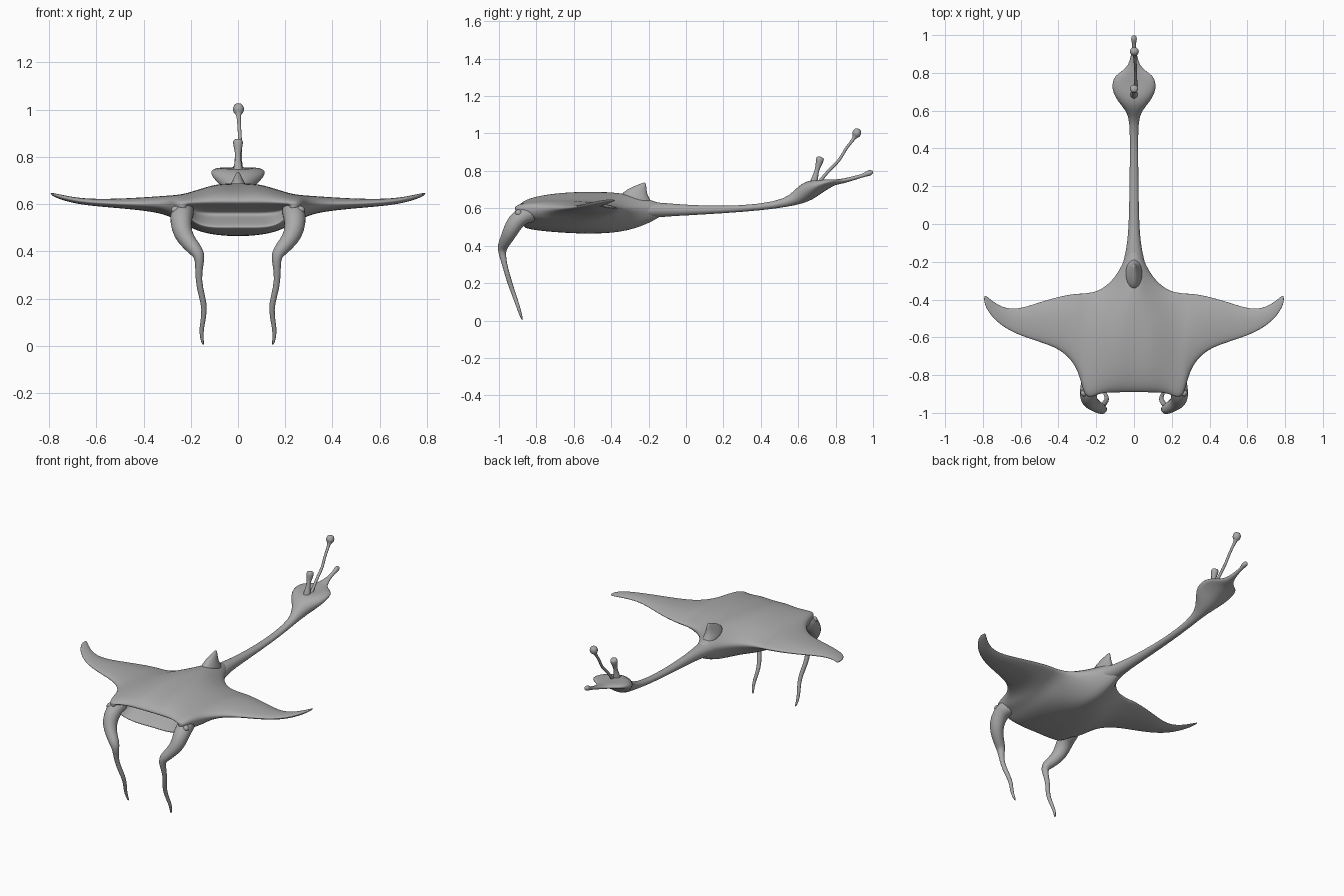
import bpy, bmesh, math
from mathutils import Vector

cube = bpy.data.objects.get("Cube")
if cube:
    bpy.data.objects.remove(cube, do_unlink=True)

# One plain grey for the whole creature
SKIN = (0.4, 0.4, 0.4, 1.0)
skin = bpy.data.materials.new("grey skin")
skin.use_nodes = True
skin.diffuse_color = SKIN
skin.node_tree.nodes["Principled BSDF"].inputs["Base Color"].default_value = SKIN


def loft(name, rings, levels=1, adjust=None):
    """Skin a list of equal-length closed rings, cap the ends and smooth."""
    bm = bmesh.new()
    loops = [[bm.verts.new(p) for p in ring] for ring in rings]
    count = len(loops[0])
    for a, b in zip(loops, loops[1:]):
        for i in range(count):
            j = (i + 1) % count
            bm.faces.new((a[i], a[j], b[j], b[i]))
    bm.faces.new(loops[0])
    bm.faces.new(loops[-1])
    if adjust:
        for v in bm.verts:
            adjust(v.co)
    bmesh.ops.remove_doubles(bm, verts=bm.verts, dist=0.0005)
    bmesh.ops.recalc_face_normals(bm, faces=bm.faces)
    mesh = bpy.data.meshes.new(name)
    bm.to_mesh(mesh)
    bm.free()
    mesh.materials.append(skin)
    mesh.shade_smooth()
    obj = bpy.data.objects.new(name, mesh)
    bpy.context.collection.objects.link(obj)
    sub = obj.modifiers.new("Smooth", "SUBSURF")
    sub.levels = sub.render_levels = levels
    return obj


def tube(name, path, sides=12, mirror=1, adjust=None):
    """Path rows: x, y, z, sideways radius, and optionally the other radius."""
    points = [Vector((mirror * p[0], p[1], p[2])) for p in path]
    rings = []
    for i, row in enumerate(path):
        tangent = (points[min(i + 1, len(path) - 1)] - points[max(i - 1, 0)]).normalized()
        side = Vector((1, 0, 0))
        side = (side - tangent * side.dot(tangent)).normalized()
        other = tangent.cross(side)
        ring = []
        for k in range(sides):
            a = math.tau * k / sides
            ring.append(points[i] + side * row[3] * math.cos(a) + other * row[-1] * math.sin(a))
        rings.append(ring)
    return loft(name, rings, 1, adjust)


# Body and wings: x, front y, back y, edge z, top z, bottom z, mouth opening
span = [
    (0, -.90, -.08, .60, .692, .462, 1),
    (.03, -.90, -.12, .60, .691, .462, 1),
    (.06, -.90, -.20, .60, .69, .464, 1),
    (.10, -.90, -.27, .60, .685, .468, 1),
    (.15, -.90, -.32, .60, .67, .478, .95),
    (.195, -.91, -.345, .60, .655, .495, .7),
    (.23, -.925, -.352, .60, .645, .515, 0),
    (.265, -.91, -.358, .60, .64, .532, 0),
    (.288, -.80, -.36, .60, .638, .545, 0),
    (.33, -.72, -.365, .60, .635, .56, 0),
    (.40, -.66, -.38, .60, .63, .572, 0),
    (.50, -.625, -.41, .602, .624, .582, 0),
    (.62, -.585, -.453, .608, .622, .592, 0),
    (.70, -.54, -.44, .618, .63, .604, 0),
    (.76, -.485, -.40, .633, .643, .622, 0),
    (.795, -.42, -.365, .645, .65, .64, 0),
]
swell = [(.02, .3), (.08, .58), (.22, .84), (.45, 1), (.68, .92), (.84, .6), (.94, .32)]


def section(x, front, back, edge, top, bottom, mouth):
    def at(t):
        return front + (back - front) * t
    lip = edge - .095 * mouth
    ring = [(x, at(0), edge)]
    ring += [(x, at(t), edge + (top - edge) * h) for t, h in swell]
    ring.append((x, at(1), edge))
    for t, h in reversed(swell):
        base = lip + (edge - lip) * t
        ring.append((x, at(t) + .03 * mouth * (1 - t), base + (bottom - base) * h))
    # lower lip, throat and palate fold inwards where the mouth opens
    ring.append((x, front + .025 * mouth, lip))
    ring.append((x, front + .09 * mouth, lip + .03 * mouth))
    ring.append((x, front + .16 * mouth, edge - .04 * mouth))
    ring.append((x, front + .08 * mouth, edge - .012 * mouth))
    return ring


stations = [(-row[0],) + row[1:] for row in reversed(span[1:])] + span
loft("body_and_wings", [section(*row) for row in stations], 2)

# Dorsal fin leaning back
tube("dorsal_fin", [
    (0, -.27, .62, .06, .11),
    (0, -.262, .665, .04, .082),
    (0, -.245, .695, .025, .045),
    (0, -.228, .72, .014, .02),
    (0, -.218, .737, .004, .005),
])


# Tail running into a flower-like cup with a beaded tip
def dent(co):
    if co.y > .6:
        falloff = (co.x / .055) ** 2 + ((co.y - .73) / .06) ** 2
        co.z -= .022 * math.exp(-falloff)


tube("tail_and_flower", [
    (0, -.30, .59, .09, .05),
    (0, -.20, .59, .055, .045),
    (0, -.10, .592, .036, .036),
    (0, .0, .59, .028, .029),
    (0, .20, .592, .024, .019),
    (0, .40, .605, .022, .017),
    (0, .54, .63, .023, .023),
    (0, .60, .66, .04, .042),
    (0, .65, .697, .085, .05),
    (0, .69, .722, .113, .042),
    (0, .74, .738, .12, .028),
    (0, .785, .745, .105, .018),
    (0, .81, .745, .062, .014),
    (0, .84, .746, .03, .013),
    (0, .90, .762, .013, .011),
    (0, .955, .778, .009, .009),
    (0, .972, .787, .016, .016),
    (0, .99, .792, .015, .015),
    (0, 1.0, .795, .006, .006),
], sides=16, adjust=dent)

# Stamens standing in the flower
tube("long_stamen", [
    (.01, .705, .73, .012),
    (.01, .735, .77, .008),
    (.008, .785, .825, .009),
    (.01, .825, .86, .008),
    (.006, .85, .915, .008),
    (.004, .885, .955, .008),
    (.002, .903, .982, .01),
    (.002, .908, .99, .024),
    (.002, .915, 1.008, .026),
    (.002, .922, 1.027, .014),
])
tube("short_stamen", [
    (0, .68, .72, .03),
    (0, .69, .765, .016),
    (0, .70, .805, .011),
    (0, .71, .835, .017),
    (0, .716, .862, .024),
    (0, .72, .876, .018),
])

# Head lobes trailing into feelers, with a small eye above each
lobe = [
    (.225, -.80, .575, .05),
    (.238, -.87, .567, .05),
    (.242, -.915, .525, .048),
    (.235, -.94, .475, .042),
    (.205, -.962, .432, .034),
    (.172, -.98, .398, .03),
    (.16, -.985, .37, .022),
    (.168, -.973, .31, .014),
    (.163, -.955, .245, .014),
    (.143, -.935, .18, .013),
    (.144, -.915, .125, .011),
    (.155, -.898, .075, .01),
    (.154, -.885, .035, .008),
    (.147, -.875, .002, .004),
]
for label, s in (("left", 1), ("right", -1)):
    tube(label + "_lobe_and_feeler", lobe, mirror=s)
    bpy.ops.mesh.primitive_uv_sphere_add(segments=16, ring_count=10, radius=.018,
                                         location=(s * .265, -.895, .575))
    eye = bpy.context.object
    eye.name = label + "_eye"
    eye.data.materials.append(skin)
    bpy.ops.object.shade_smooth()
